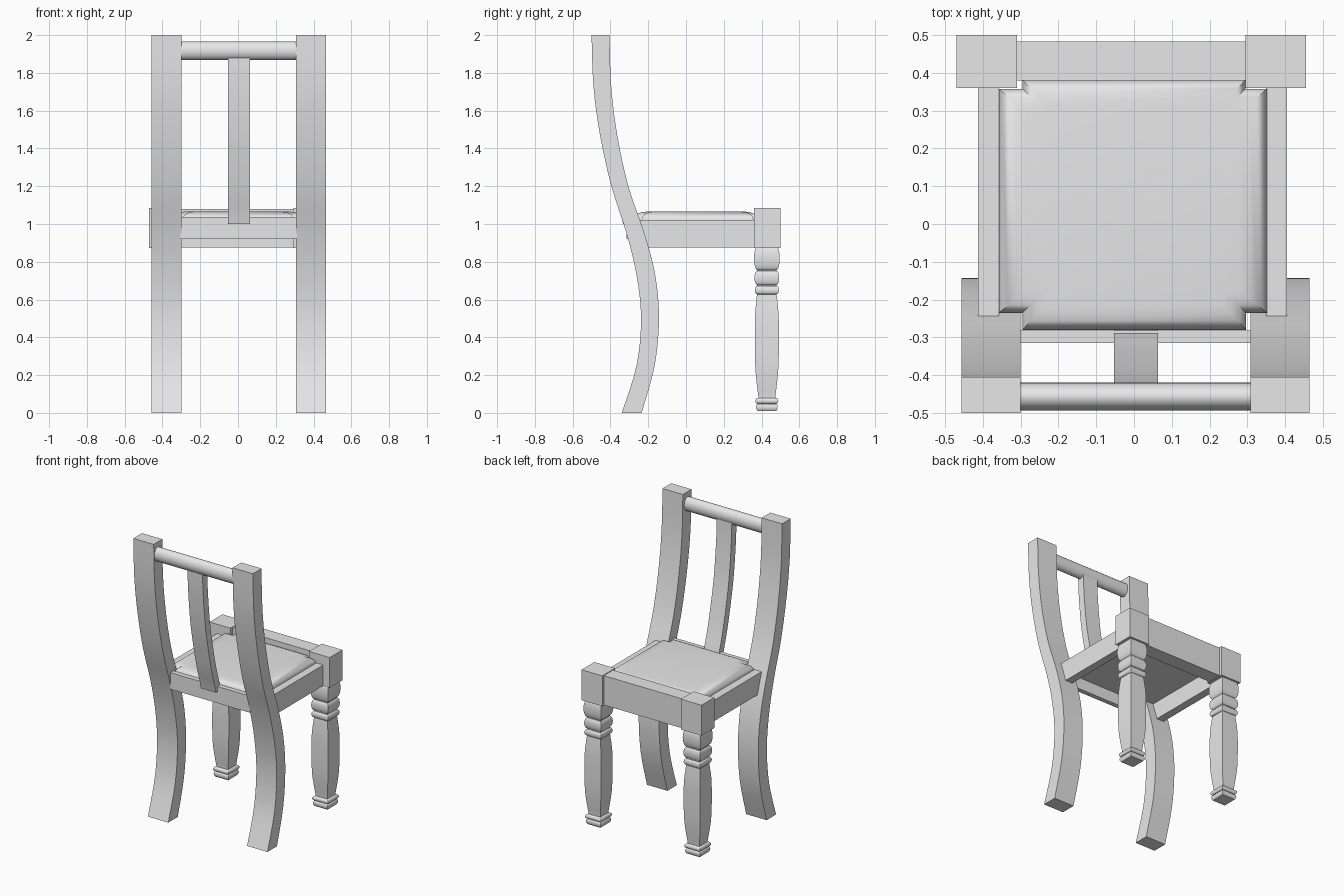
import bpy, math
from mathutils import Vector
from mathutils.geometry import interpolate_bezier

cube = bpy.data.objects.get("Cube")
if cube:
    bpy.data.objects.remove(cube, do_unlink=True)

grey = bpy.data.materials.new("plain_grey")
grey.use_nodes = True
grey.diffuse_color = (0.8, 0.8, 0.8, 1)
grey.node_tree.nodes["Principled BSDF"].inputs["Base Color"].default_value = (0.8, 0.8, 0.8, 1)


def loft(name, rings, angle=35):
    """Skin a stack of matching outlines and cap both ends."""
    n = len(rings[0])
    verts = [p for ring in rings for p in ring]
    faces = [(r * n + i, r * n + (i + 1) % n, (r + 1) * n + (i + 1) % n, (r + 1) * n + i)
             for r in range(len(rings) - 1) for i in range(n)]
    faces.append(tuple(reversed(range(n))))
    faces.append(tuple(range(len(verts) - n, len(verts))))
    mesh = bpy.data.meshes.new(name)
    mesh.from_pydata(verts, [], faces)
    mesh.materials.append(grey)
    obj = bpy.data.objects.new(name, mesh)
    bpy.context.collection.objects.link(obj)
    bpy.ops.object.select_all(action='DESELECT')
    obj.select_set(True)
    bpy.context.view_layer.objects.active = obj
    bpy.ops.object.shade_smooth_by_angle(angle=math.radians(angle))
    return obj


def rect(x0, x1, y0, y1, z):
    return [(x0, y0, z), (x1, y0, z), (x1, y1, z), (x0, y1, z)]


def box(name, x0, x1, y0, y1, z0, z1):
    return loft(name, [rect(x0, x1, y0, y1, z0), rect(x0, x1, y0, y1, z1)])


def smooth_path(points, steps=5):
    """Pass a smooth curve through the given points."""
    pts = [Vector(p) for p in points]
    ext = [pts[0]] + pts + [pts[-1]]
    out = []
    for a, b, c, d in zip(ext, ext[1:], ext[2:], ext[3:]):
        out += interpolate_bezier(b, b + (c - a) / 6, c - (d - b) / 6, c, steps)[:-1]
    return out + [pts[-1]]


# Curved back posts: each point is (outer y, inner y, height)
post_path = smooth_path([
    (-0.34, -0.235, 0), (-0.262, -0.166, 0.25), (-0.238, -0.143, 0.5),
    (-0.262, -0.163, 0.73), (-0.315, -0.22, 0.95), (-0.395, -0.305, 1.2),
    (-0.455, -0.364, 1.47), (-0.49, -0.396, 1.73), (-0.5, -0.405, 2)])
for side, x0, x1 in (("left", 0.308, 0.465), ("right", -0.457, -0.3)):
    loft(side + "_back_post", [rect(x0, x1, p.x, p.y, p.z) for p in post_path])

# Centre splat follows the same curve
splat = []
for p in smooth_path([(-0.307, 0, 1.0), (-0.322, 0, 1.06), (-0.362, 0, 1.2),
                      (-0.418, 0, 1.47), (-0.447, 0, 1.73), (-0.455, 0, 1.9)]):
    splat.append(rect(-0.053, 0.063, p.x - 0.026, p.x + 0.026, p.z))
loft("back_splat", splat)

# Rounded top rail
segments = 28
angles = [2 * math.pi * i / segments for i in range(segments)]
loft("top_rail", [[(x, -0.457 + 0.037 * math.cos(a), 1.917 + 0.049 * math.sin(a)) for a in angles]
                  for x in (-0.305, 0.0, 0.312)])


# Shaped front legs with square section
def bead(z0, z1, inner, outer, steps=8):
    return [(z0 + (z1 - z0) * (1 - math.cos(math.pi * i / steps)) / 2,
             inner + (outer - inner) * math.sin(math.pi * i / steps))
            for i in range(steps + 1)]


shaft = [(p.x, p.y) for p in smooth_path([
    (0.085, 0.045, 0), (0.17, 0.055, 0), (0.26, 0.062, 0), (0.4, 0.064, 0),
    (0.52, 0.062, 0), (0.62, 0.053, 0)], 4)]
leg_profile = ([(0.01, 0.05)] + bead(0.015, 0.045, 0.052, 0.057, 4)
               + bead(0.047, 0.08, 0.045, 0.061) + shaft
               + bead(0.628, 0.672, 0.052, 0.064)
               + bead(0.678, 0.752, 0.052, 0.065)
               + bead(0.757, 0.88, 0.052, 0.068))
for side, cx in (("left", 0.375), ("right", -0.39)):
    cy = 0.428
    loft(side + "_front_leg",
         [rect(cx - r, cx + r, cy - r, cy + r, z) for z, r in leg_profile], 40)
    box(side + "_front_block", cx - 0.08, cx + 0.08, 0.36, 0.5, 0.873, 1.085)

# Seat rails
box("left_side_rail", 0.35, 0.405, -0.245, 0.37, 0.875, 1.02)
box("right_side_rail", -0.413, -0.357, -0.245, 0.37, 0.875, 1.02)
box("front_rail", -0.32, 0.305, 0.38, 0.483, 0.875, 1.08)
box("back_rail", -0.305, 0.312, -0.315, -0.282, 0.92, 1.036)

# Padded seat, notched around the posts and blocks
outline = [(-0.295, -0.28), (0.297, -0.28), (0.297, -0.235), (0.352, -0.235),
           (0.352, 0.358), (0.295, 0.358), (0.295, 0.382), (-0.295, 0.382),
           (-0.295, 0.358), (-0.358, 0.358), (-0.358, -0.235), (-0.295, -0.235)]
mid_y = 0.05
loft("seat_cushion", [[(x * s, mid_y + (y - mid_y) * s, z) for x, y in outline]
                      for z, s in ((1.0, 1), (1.025, 1), (1.042, 0.975),
                                   (1.055, 0.93), (1.062, 0.87), (1.065, 0.8))])
